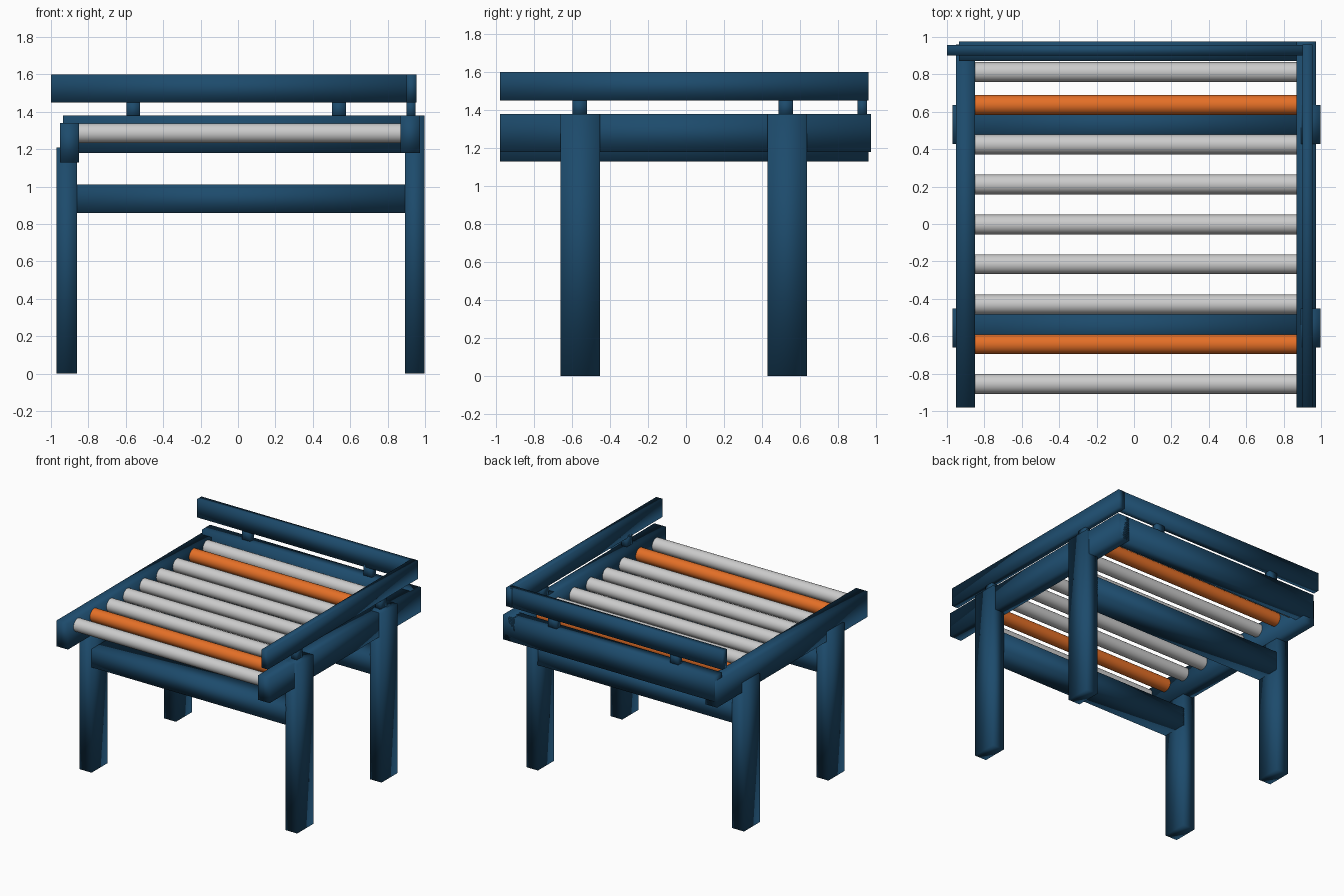
import bpy, math

if "Cube" in bpy.data.objects:
    bpy.data.objects.remove(bpy.data.objects["Cube"])


def material(name, rgb):
    m = bpy.data.materials.new(name)
    m.diffuse_color = (*rgb, 1)
    m.use_nodes = True
    m.node_tree.nodes["Principled BSDF"].inputs["Base Color"].default_value = m.diffuse_color
    return m


BLUE = material("blue_paint", (0.012, 0.07, 0.15))
ORANGE = material("orange_rubber", (0.78, 0.16, 0.02))


def box(name, x, y, z):
    """Softly shaded bar given by its (min, max) range on each axis."""
    bpy.ops.mesh.primitive_cube_add(
        size=1, location=[(a + b) / 2 for a, b in (x, y, z)])
    ob = bpy.context.object
    ob.name = name
    ob.scale = [b - a for a, b in (x, y, z)]
    bpy.ops.object.transform_apply(location=False, rotation=False, scale=True)
    bpy.ops.object.shade_smooth()
    ob.data.materials.append(BLUE)
    return ob


def roller(name, y, mat=None):
    bpy.ops.mesh.primitive_cylinder_add(
        vertices=32, radius=0.053, depth=1.74,
        location=(0.01, y, 1.285), rotation=(0, math.pi / 2, 0))
    ob = bpy.context.object
    ob.name = name
    bpy.ops.object.shade_smooth_by_angle(angle=math.radians(40))
    if mat:
        ob.data.materials.append(mat)


# Legs and the cross beams joining each pair
for end, y in (("front", (-0.66, -0.452)), ("back", (0.428, 0.636))):
    box(f"{end}_left_leg", (-0.97, -0.86), y, (0, 1.21))
    box(f"{end}_right_leg", (0.892, 0.997), y, (0, 1.38))
    box(f"{end}_cross_beam", (-0.865, 0.895), y, (0.86, 1.01))

# Frame around the rollers (left rail sits lower)
box("left_rail", (-0.953, -0.85), (-0.98, 0.96), (1.13, 1.34))
box("right_rail", (0.868, 0.972), (-0.98, 0.975), (1.18, 1.38))
box("back_rail", (-0.935, 0.95), (0.872, 0.975), (1.18, 1.38))

# Raised guides on two sides, on short posts
box("right_guide", (0.9, 0.955), (-0.98, 0.96), (1.45, 1.60))
box("back_guide", (-1.0, 0.94), (0.902, 0.957), (1.45, 1.60))
for i, c in enumerate((-0.56, 0.525)):
    box(f"right_guide_post_{i + 1}", (0.9, 0.95), (c - 0.038, c + 0.038), (1.36, 1.47))
for i, c in enumerate((-0.56, 0.54)):
    box(f"back_guide_post_{i + 1}", (c - 0.037, c + 0.037), (0.902, 0.953), (1.36, 1.47))

# Conveyor rollers, two of them driven and rubber coated
for i, y in enumerate((-0.855, -0.643, -0.43, -0.215, -0.003, 0.212, 0.425, 0.636, 0.812)):
    driven = i in (1, 7)
    roller(f"{'driven' if driven else 'idle'}_roller_{i + 1}", y, ORANGE if driven else None)
